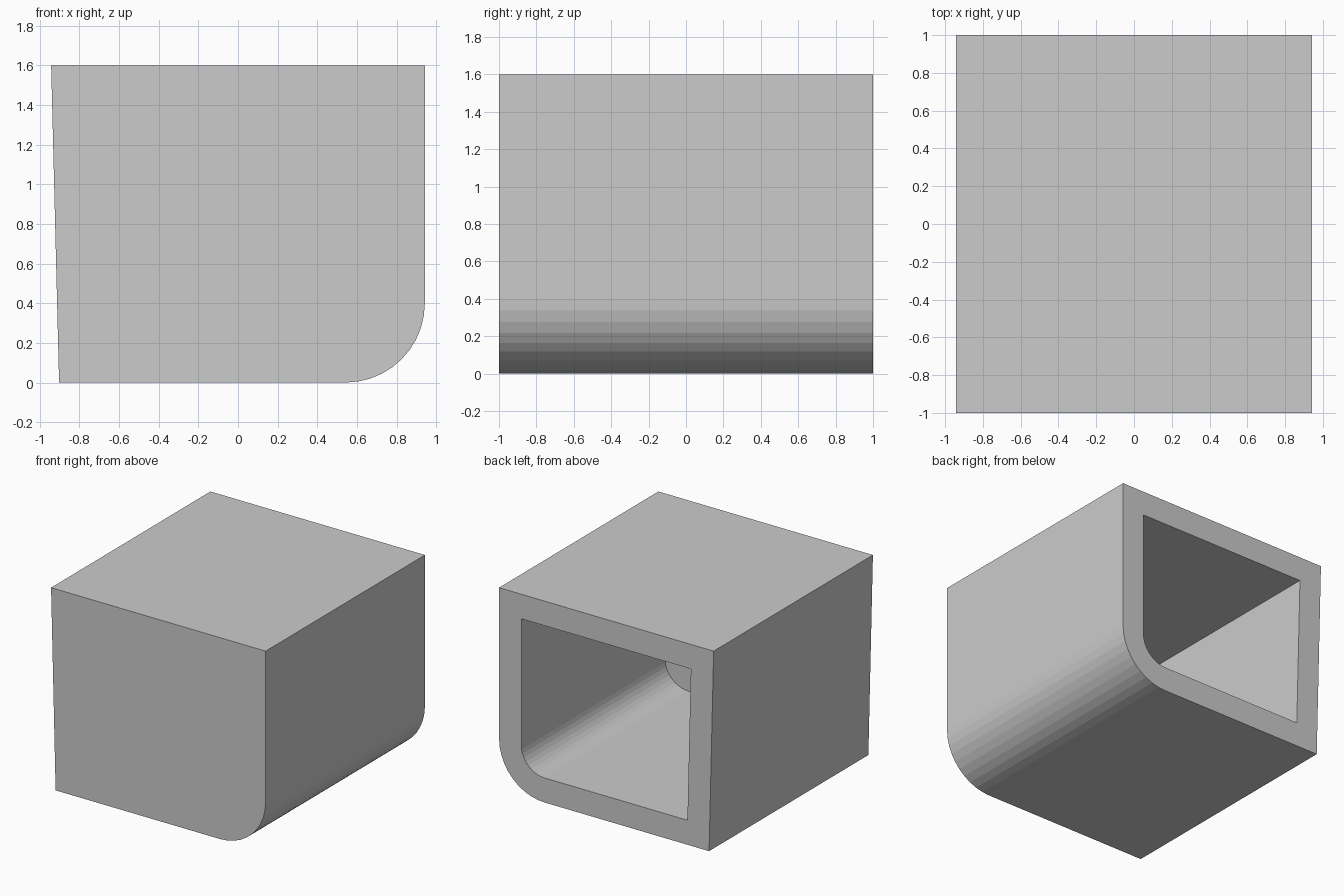
import bpy, bmesh, math

if "Cube" in bpy.data.objects:
    bpy.data.objects.remove(bpy.data.objects["Cube"])

WIDTH, HEIGHT, WALL, RADIUS, STEPS = 1.886, 1.6, 0.195, 0.4, 10
HALF = WIDTH / 2


def profile(inset):
    """Box outline with one rounded lower corner and a slightly leaning left side."""
    def left(z):
        return -0.903 - (HALF - 0.903) * z / HEIGHT + inset

    r, cx, cz = RADIUS - inset, HALF - RADIUS, RADIUS
    pts = [(left(inset), inset)]
    for i in range(STEPS + 1):
        a = math.radians(-90 + 90 * i / STEPS)
        pts.append((cx + r * math.cos(a), cz + r * math.sin(a)))
    pts.append((HALF - inset, HEIGHT - inset))
    pts.append((left(HEIGHT - inset), HEIGHT - inset))
    return pts


bm = bmesh.new()


def ring(inset, y):
    return [bm.verts.new((x, y, z)) for x, z in profile(inset)]


def bridge(a, b):
    n = len(a)
    for i in range(n):
        j = (i + 1) % n
        bm.faces.new((a[i], a[j], b[j], b[i]))


# Closed front, outer shell, back rim, inner cavity and its end wall
front, back = ring(0, -1), ring(0, 1)
rim, end = ring(WALL, 1), ring(WALL, -1 + WALL)
bm.faces.new(front)
bridge(front, back)
bridge(back, rim)
bridge(rim, end)
bm.faces.new(end)
bmesh.ops.recalc_face_normals(bm, faces=bm.faces)

mesh = bpy.data.meshes.new("hollow_box")
bm.to_mesh(mesh)
bm.free()
box = bpy.data.objects.new("hollow_box", mesh)
bpy.context.collection.objects.link(box)
